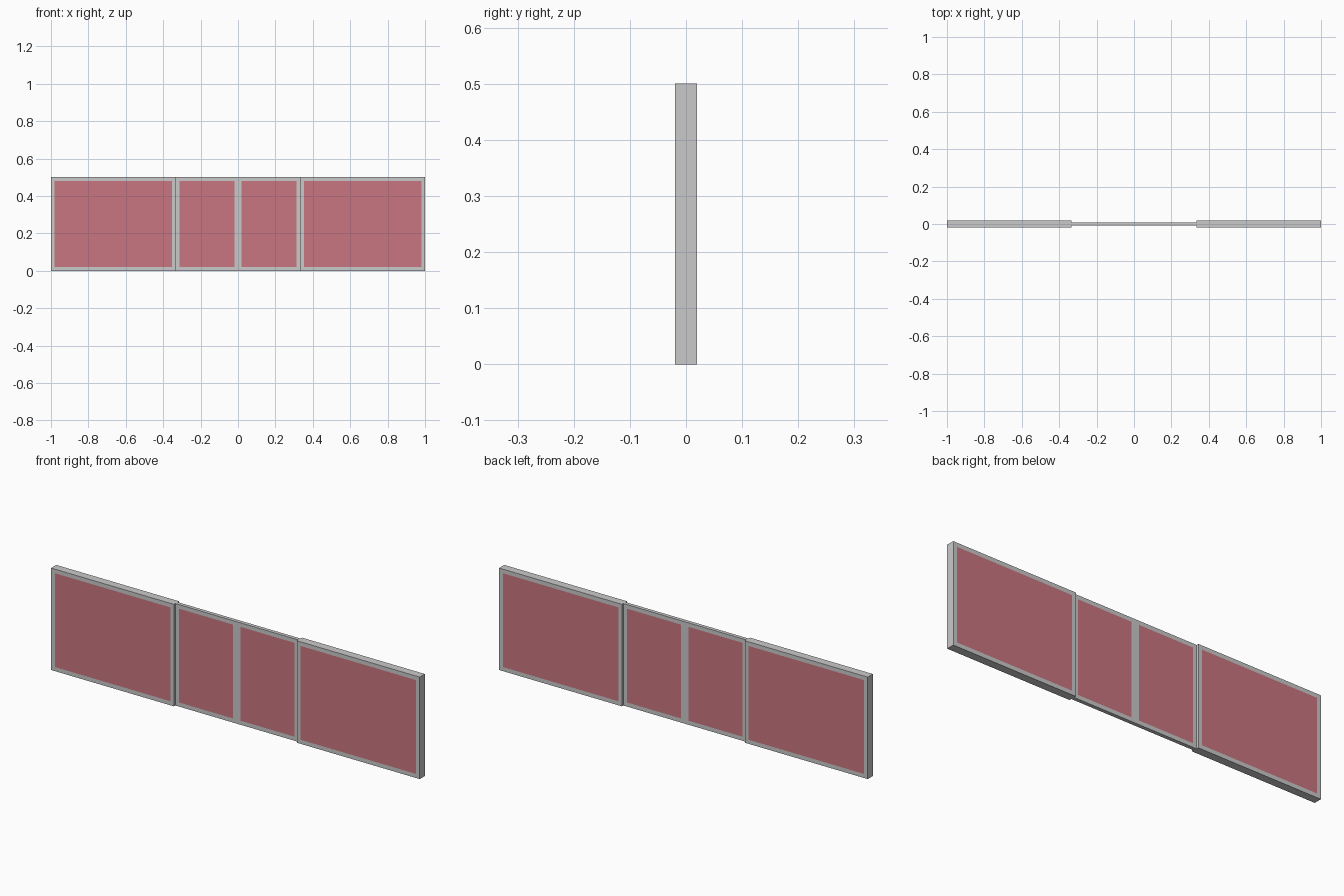
import bpy, bmesh
from mathutils import Vector

if "Cube" in bpy.data.objects:
    bpy.data.objects.remove(bpy.data.objects["Cube"])

HEIGHT, BORDER = 0.5, 0.02


def material(name, rgb):
    m = bpy.data.materials.new(name)
    m.diffuse_color = (*rgb, 1)
    m.use_nodes = True
    m.node_tree.nodes["Principled BSDF"].inputs["Base Color"].default_value = m.diffuse_color
    return m


frame_grey = material("frame grey", (0.59, 0.59, 0.59))
pane_red = material("pane red", (0.59, 0.18, 0.214))


def window_panel(name, x0, x1, depth, mullions=()):
    """Thin box with flush red panes inset in its front and back faces."""
    bm = bmesh.new()
    bmesh.ops.create_cube(bm, size=1)
    for v in bm.verts:
        v.co = Vector((x0 + (v.co.x + 0.5) * (x1 - x0),
                       v.co.y * depth,
                       (v.co.z + 0.5) * HEIGHT))
    # split the box where a mullion divides the panes
    for x in mullions:
        bmesh.ops.bisect_plane(bm, geom=bm.verts[:] + bm.edges[:] + bm.faces[:],
                               plane_co=(x, 0, 0), plane_no=(1, 0, 0))
    bm.normal_update()
    # panes on front and back
    panes = [f for f in bm.faces if abs(f.normal.y) > 0.9]
    bmesh.ops.inset_individual(bm, faces=panes, thickness=BORDER,
                               use_even_offset=True)
    for f in panes:
        f.material_index = 1
    mesh = bpy.data.meshes.new(name)
    bm.to_mesh(mesh)
    bm.free()
    mesh.materials.append(frame_grey)
    mesh.materials.append(pane_red)
    obj = bpy.data.objects.new(name, mesh)
    bpy.context.collection.objects.link(obj)
    return obj


# thick outer panels and the thin two-pane middle panel
window_panel("left_panel", -1, -1 / 3, 0.04)
window_panel("middle_panel", -1 / 3, 1 / 3, 0.018, mullions=(0,))
window_panel("right_panel", 1 / 3, 1, 0.04)
